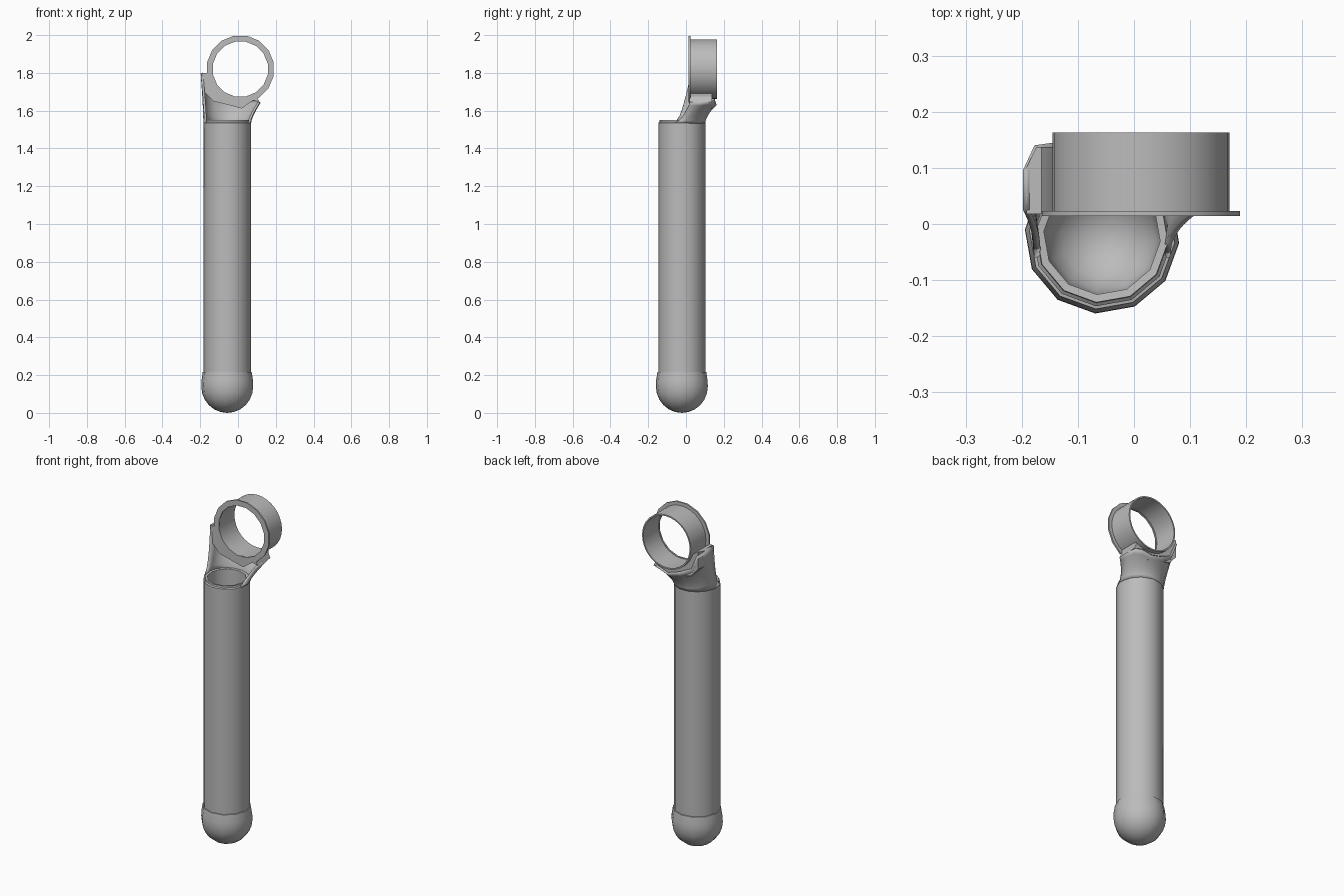
import bpy, bmesh
from math import sin, cos, pi, radians

cube = bpy.data.objects.get("Cube")
if cube:
    bpy.data.objects.remove(cube, do_unlink=True)

grey = bpy.data.materials.new("plain_grey")
grey.use_nodes = True
grey.diffuse_color = (0.5, 0.5, 0.5, 1)
grey.node_tree.nodes["Principled BSDF"].inputs["Base Color"].default_value = (0.5, 0.5, 0.5, 1)


def make(name, verts, faces, angle=35):
    me = bpy.data.meshes.new(name)
    me.from_pydata(verts, [], faces)
    me.materials.append(grey)
    bm = bmesh.new()
    bm.from_mesh(me)
    bmesh.ops.remove_doubles(bm, verts=bm.verts, dist=0.0001)
    bmesh.ops.recalc_face_normals(bm, faces=bm.faces)
    bm.to_mesh(me)
    bm.free()
    ob = bpy.data.objects.new(name, me)
    bpy.context.collection.objects.link(ob)
    bpy.ops.object.select_all(action="DESELECT")
    ob.select_set(True)
    bpy.context.view_layer.objects.active = ob
    bpy.ops.object.shade_smooth_by_angle(angle=radians(angle))
    return ob


def lathe(name, profile, sides, place, phase=0.0, closed=False):
    """Spin (radius, height) points; place maps local x, y, height to the model."""
    n = len(profile)
    verts = [place(r * cos(phase + 2 * pi * s / sides), r * sin(phase + 2 * pi * s / sides), h)
             for s in range(sides) for r, h in profile]
    faces = []
    for s in range(sides):
        a, b = s * n, (s + 1) % sides * n
        for i in range(n if closed else n - 1):
            j = (i + 1) % n
            quad = [a + i, b + i, b + j, a + j]
            if profile[i][0] == 0:
                quad = [a + i, b + j, a + j]
            elif profile[j][0] == 0:
                quad = [a + i, b + i, a + j]
            faces.append(quad)
    return make(name, verts, faces)


def loft(rows, wrap=False):
    """Quads joining equal-length rows of points."""
    n = len(rows[0])
    return [[r * n + i, r * n + (i + 1) % n, (r + 1) * n + (i + 1) % n, (r + 1) * n + i]
            for r in range(len(rows) - 1) for i in range(n if wrap else n - 1)]


# Hollow handle tube, open at the top
TX, TY = -0.057, -0.022


def upright(x, y, h):
    return (TX + x, TY + y, h)


turn = radians(-95)
bowl = [(0, 0.1)] + [(0.104 * sin(a), 0.204 - 0.104 * cos(a))
                     for a in (pi / 8, pi / 4, 3 * pi / 8, pi / 2)]
lathe("handle_tube", bowl + [(0.104, 1.548), (0.118, 1.55), (0.119, 1.54), (0.125, 1.535),
                             (0.125, 0.19)], 12, upright, turn)

# Rounded end cap
cap = [(0, 0)] + [(0.138 * sin(k * pi / 12), 0.14 - 0.14 * cos(k * pi / 12)) for k in range(1, 7)]
lathe("end_cap", cap + [(0.137, 0.17), (0.13, 0.216), (0.12, 0.218)], 12, upright, turn)

# Ring and its thin front flange
RX, RZ = 0.0125, 1.82


def facing(x, y, h):
    return (RX + x, h, RZ + y)


lathe("ring", [(0.158, 0.016), (0.158, 0.163), (0.15, 0.163), (0.15, 0.016)], 32, facing, 0, True)
lathe("ring_flange", [(0.18, 0.014), (0.18, 0.023), (0.148, 0.023), (0.148, 0.014)],
      16, facing, pi / 16, True)

# Flared neck shell: half of the tube rim swept up to the ring
top = [(-0.192, 0.025, 1.80), (-0.192, 0.095, 1.80), (-0.172, 0.138, 1.78),
       (-0.135, 0.142, 1.69), (-0.06, 0.15, 1.655), (0.01, 0.158, 1.635),
       (0.065, 0.15, 1.65), (0.105, 0.135, 1.65), (0.115, 0.08, 1.645), (0.112, 0.022, 1.645)]
rows = []
steps = 7
for k in range(steps + 1):
    v = k / steps
    row = []
    for i, (x, y, z) in enumerate(top):
        u = i / (len(top) - 1)
        a = radians(198 - 216 * u)
        bx, by = TX + 0.121 * cos(a), TY + 0.121 * sin(a)
        side = abs(2 * u - 1)
        py = 1.7 - 1.1 * side ** 2
        row.append((bx + (x - bx) * v ** 1.4, by + (y - by) * v ** py, 1.535 + (z - 1.535) * v))
    rows.append(row)
neck = make("flared_neck", [p for r in rows for p in r], loft(rows), 40)
wall = neck.modifiers.new("wall", "SOLIDIFY")
wall.thickness = 0.012
wall.offset = 0

# Saddle under the ring, with the tall side tab
arc = [(RX + 0.156 * cos(radians(a)), RZ + 0.156 * sin(radians(a))) for a in range(305, 189, -9)]
outline = [(-0.192, 1.80), (-0.18, 1.70), (-0.13, 1.65), (0.02, 1.612), (0.08, 1.655),
           (0.114, 1.645), (0.1, 1.675)] + arc + [(-0.165, 1.80)]
layers = [[(max(x, limit), y, z) for x, z in outline]
          for y, limit in ((0.018, -1), (0.1, -1), (0.137, -0.174))]
n = len(outline)
faces = loft(layers, True) + [list(range(n)), list(range(2 * n, 3 * n))]
make("ring_saddle", [p for r in layers for p in r], faces, 30)
